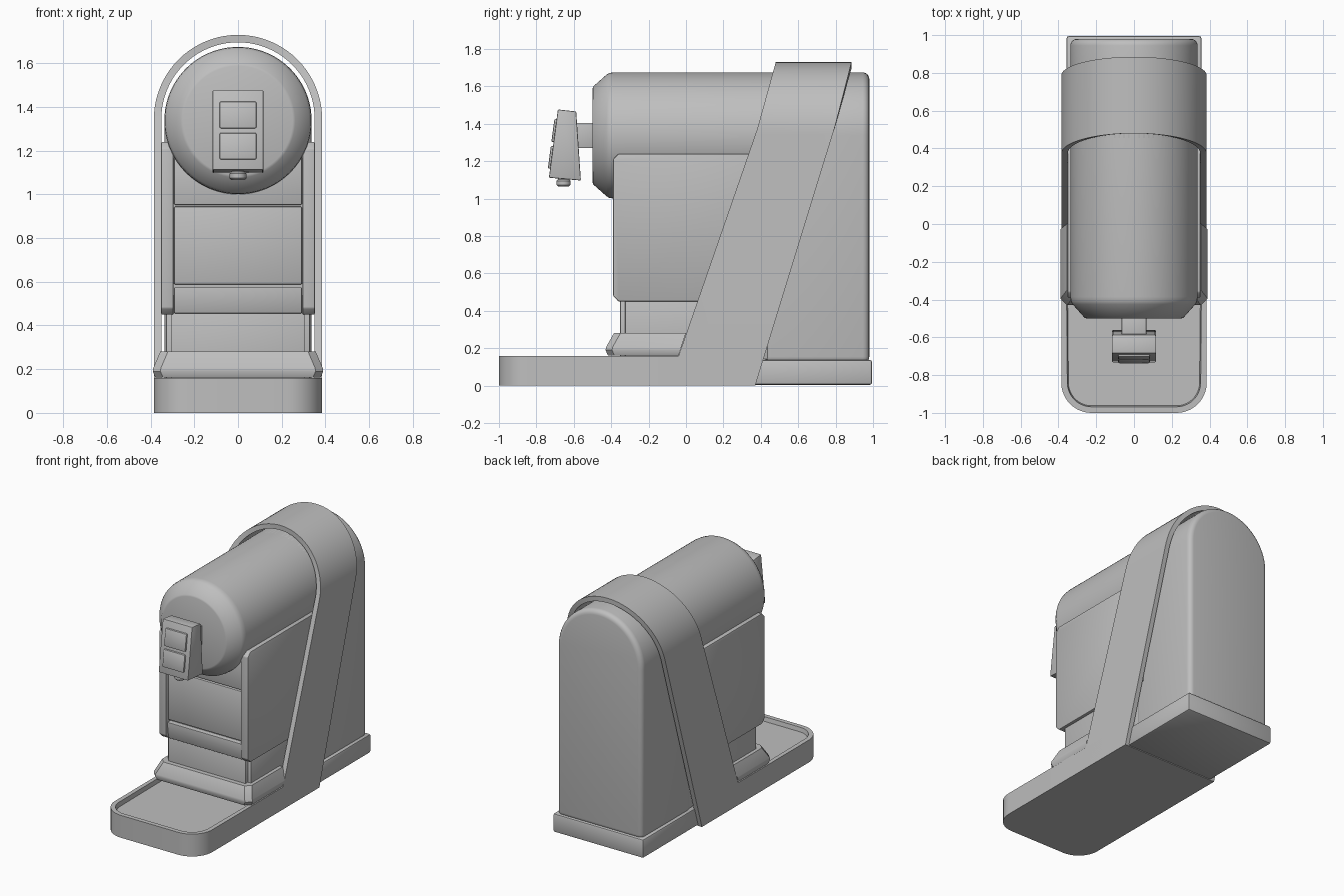
import bpy, bmesh, math

old = bpy.data.objects.get("Cube")
if old:
    bpy.data.objects.remove(old, do_unlink=True)

mat = bpy.data.materials.new("mid_grey")
mat.use_nodes = True
GREY = (0.52, 0.52, 0.52, 1)
mat.diffuse_color = GREY
mat.node_tree.nodes["Principled BSDF"].inputs["Base Color"].default_value = GREY


def finish(bm, name, bevel=0.0, seg=2, angle=30):
    bmesh.ops.recalc_face_normals(bm, faces=bm.faces[:])
    if bevel:
        sharp = [e for e in bm.edges if e.calc_face_angle(0) > math.radians(angle)]
        bmesh.ops.bevel(bm, geom=sharp, offset=bevel, segments=seg,
                        affect='EDGES', profile=0.5, clamp_overlap=True)
    me = bpy.data.meshes.new(name)
    bm.to_mesh(me)
    bm.free()
    me.materials.append(mat)
    ob = bpy.data.objects.new(name, me)
    bpy.context.collection.objects.link(ob)
    bpy.ops.object.select_all(action='DESELECT')
    ob.select_set(True)
    bpy.context.view_layer.objects.active = ob
    bpy.ops.object.shade_smooth_by_angle(angle=math.radians(32))
    return ob


def skin(rings):
    """Capped skin through rings of equal point count."""
    bm = bmesh.new()
    vs = [[bm.verts.new(p) for p in r] for r in rings]
    n = len(rings[0])
    for a, b in zip(vs, vs[1:]):
        for i in range(n):
            j = (i + 1) % n
            bm.faces.new((a[i], a[j], b[j], b[i]))
    bm.faces.new(vs[0][::-1])
    bm.faces.new(vs[-1])
    return bm


def box(name, x, y, z, bevel=0.006):
    rings = [[(x[0], y[0], h), (x[1], y[0], h), (x[1], y[1], h), (x[0], y[1], h)] for h in z]
    return finish(skin(rings), name, bevel)


def side_prism(name, profile, x0, x1, bevel=0.006):
    """Side (y, z) profile extruded across x."""
    return finish(skin([[(x, y, z) for y, z in profile] for x in (x0, x1)]), name, bevel)


def turned(name, sections, place, n=64):
    ang = [2 * math.pi * i / n for i in range(n)]
    rings = [[place(r * math.cos(a), r * math.sin(a), d) for a in ang] for r, d in sections]
    return finish(skin(rings), name)


def arch(r, spring, foot, n=40):
    arc = [(r * math.cos(math.pi * i / n), spring + r * math.sin(math.pi * i / n))
           for i in range(n + 1)]
    return [(r, foot)] + arc + [(-r, foot)]


def interp(z, table):
    for (z0, y0), (z1, y1) in zip(table, table[1:]):
        if z <= z1:
            break
    return y0 + (y1 - y0) * (z - z0) / (z1 - z0)


# Tray with rounded front corners and a shallow recess
R, W, BACK = 0.16, 0.385, 0.37
outline = [(W, BACK), (-W, BACK)]
for cx, start in ((-W + R, math.pi), (W - R, 1.5 * math.pi)):
    for i in range(11):
        a = start + i * math.pi / 20
        outline.append((cx + R * math.cos(a), -1 + R + R * math.sin(a)))
bm = skin([[(x, y, z) for x, y in outline] for z in (0, 0.16)])
bmesh.ops.recalc_face_normals(bm, faces=bm.faces[:])
top = [f for f in bm.faces if f.normal.z > 0.9]
bmesh.ops.inset_region(bm, faces=top, thickness=0.032)
bmesh.ops.inset_region(bm, faces=top, thickness=0.006, depth=-0.03)
finish(bm, "drip_tray")

# Rear foot and rear body
box("rear_foot", (-0.357, 0.357), (0.36, 0.995), (0.005, 0.138), 0.012)
rear = arch(0.337, 1.338, 0.12)
bm = skin([[(x, y, z) for x, z in rear] for y in (0.42, 0.98)])
finish(bm, "rear_body", 0.035, 4)

# Leaning strap that wraps over the body
FRONT = [(0, -0.095), (1.37, 0.38), (1.73, 0.48)]
REAR = [(0, 0.37), (1.38, 0.795), (1.73, 0.885)]
sections = []
for (xo, zo), (xi, zi) in zip(arch(W, 1.345, 0.002), arch(0.351, 1.345, 0.002)):
    f, b = interp(zo, FRONT), interp(zo, REAR)
    sections.append([(xo, f, zo), (xo, b, zo), (xi, b, zi), (xi, f, zi)])
finish(skin(sections), "leaning_strap")

# Horizontal barrel with a tapered nose
turned("barrel", [(0.25, -0.5), (0.262, -0.496), (0.325, -0.425), (0.334, -0.41),
                  (0.337, -0.385), (0.337, 0.6)],
       lambda u, v, d: (u, d, 1.338 + v), 96)

# Side cheeks with clipped front corners
c = 0.03
cheek = [(0.5, 0.45), (-0.39 + c, 0.45), (-0.39, 0.45 + c),
         (-0.39, 1.24 - c), (-0.39 + c, 1.24), (0.5, 1.24)]
for side, s in (("left", 1), ("right", -1)):
    side_prism(side + "_cheek", cheek, s * 0.295, s * 0.352)

# Core and front panels between the cheeks
box("core", (-0.296, 0.296), (-0.35, 0.6), (0.46, 1.2), 0)
box("upper_front_panel", (-0.293, 0.293), (-0.372, -0.3), (0.952, 1.2))
box("middle_front_panel", (-0.293, 0.293), (-0.372, -0.3), (0.588, 0.944))
side_prism("lower_front_lip", [(-0.385, 0.575), (-0.37, 0.455), (-0.3, 0.455), (-0.3, 0.575)],
           -0.293, 0.293)
box("neck", (-0.305, 0.305), (-0.352, 0.6), (0.14, 0.47))
box("neck_sides", (-0.33, 0.33), (-0.325, 0.6), (0.14, 0.47))

# Sloped collar around the neck
rings = []
for w, f, b, z in ((0.378, -0.418, -0.04, 0.162), (0.39, -0.43, -0.03, 0.19),
                   (0.388, -0.428, -0.026, 0.205), (0.355, -0.385, 0.0, 0.282)):
    k = 0.035
    rings.append([(-w, b, z), (-w, f + k, z), (-w + k, f, z),
                  (w - k, f, z), (w, f + k, z), (w, b, z)])
finish(skin(rings), "neck_collar")

# Control head on a short stem
box("head_stem", (-0.066, 0.066), (-0.62, -0.48), (1.27, 1.405))
side_prism("control_head", [(-0.685, 1.477), (-0.733, 1.112), (-0.562, 1.097), (-0.587, 1.466)],
           -0.117, 0.117)


def head_y(z):
    return -0.685 - (1.477 - z) * 0.1315


for name, lo, hi in (("upper_button", 1.302, 1.425), ("lower_button", 1.16, 1.282)):
    side_prism(name, [(head_y(hi) - 0.012, hi), (head_y(lo) - 0.012, lo),
                      (head_y(lo) + 0.02, lo), (head_y(hi) + 0.02, hi)], -0.085, 0.085, 0.008)

# Small round knob under the head
turned("head_knob", [(0.03, 1.066), (0.038, 1.074), (0.038, 1.095), (0.03, 1.103), (0.03, 1.13)],
       lambda u, v, d: (u, -0.655 + v, d), 24)
